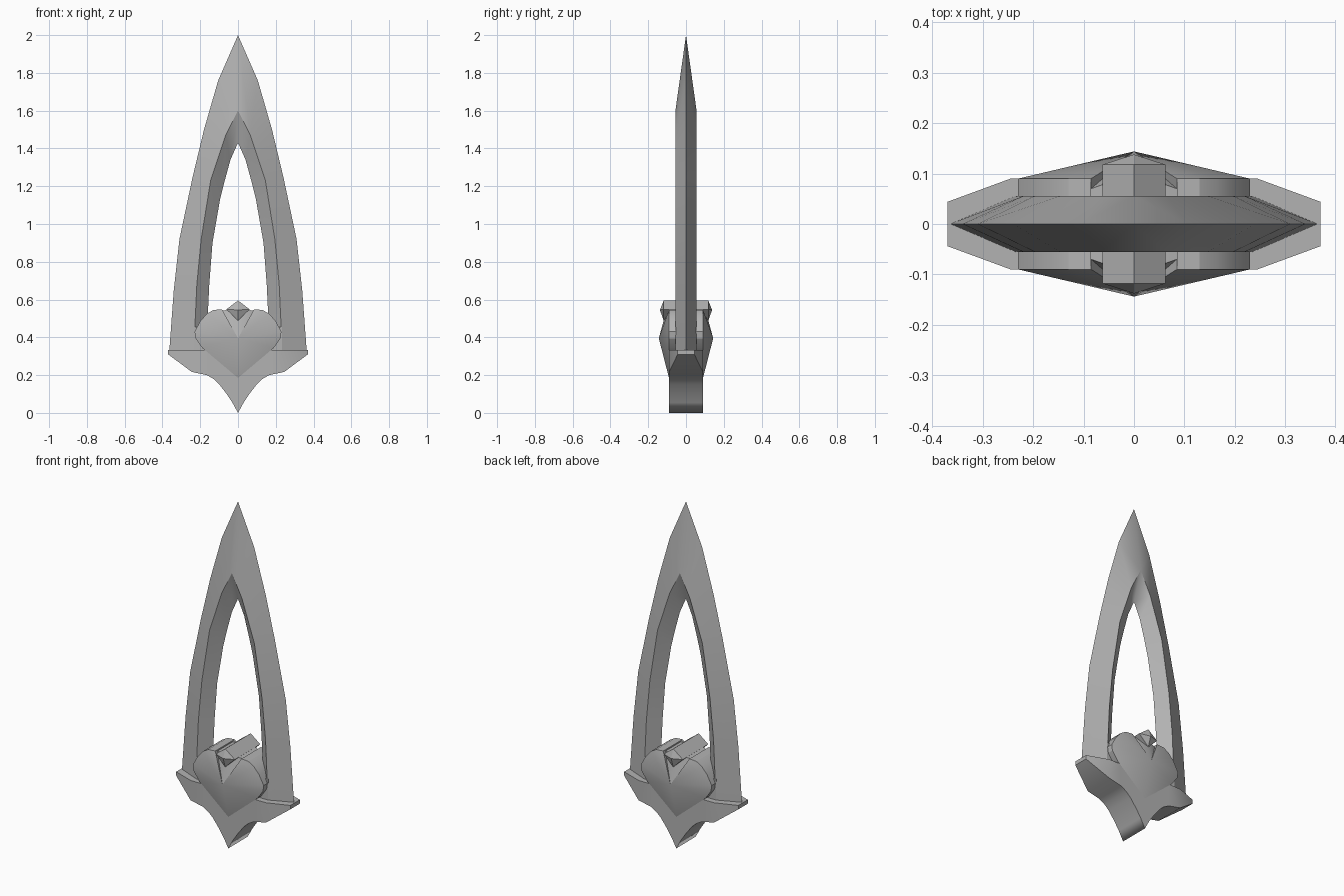
import bpy, bmesh, math

cube = bpy.data.objects.get("Cube")
if cube:
    bpy.data.objects.remove(cube, do_unlink=True)

steel = bpy.data.materials.new("grey_steel")
steel.use_nodes = True
steel.diffuse_color = (0.45, 0.45, 0.45, 1)
steel.node_tree.nodes["Principled BSDF"].inputs["Base Color"].default_value = (0.45, 0.45, 0.45, 1)


def loft(name, rings, closed=True, cap=False, mirror=True, angle=25):
    """Skin successive rings of points; coincident points collapse."""
    bm = bmesh.new()
    found = {}

    def vert(p):
        key = tuple(round(c, 4) for c in p)
        if key not in found:
            found[key] = bm.verts.new(key)
        return found[key]

    def face(points):
        verts = list(dict.fromkeys(vert(p) for p in points))
        if len(verts) > 2:
            bm.faces.new(verts)

    for a, b in zip(rings, rings[1:]):
        n = len(a)
        for i in range(n if closed else n - 1):
            j = (i + 1) % n
            face((a[i], a[j], b[j], b[i]))
    if cap:
        face(rings[-1])
    mesh = bpy.data.meshes.new(name)
    bmesh.ops.recalc_face_normals(bm, faces=bm.faces)
    bm.to_mesh(mesh)
    bm.free()
    mesh.materials.append(steel)
    obj = bpy.data.objects.new(name, mesh)
    bpy.context.collection.objects.link(obj)
    if mirror:
        obj.modifiers.new("Mirror", 'MIRROR')
    bpy.ops.object.select_all(action='DESELECT')
    obj.select_set(True)
    bpy.context.view_layer.objects.active = obj
    bpy.ops.object.shade_smooth_by_angle(angle=math.radians(angle))
    return obj


# Hollow blade: diamond section following the outer, ridge and inner lines
outer = [(0, 2), (0.105, 1.76), (0.18, 1.5), (0.24, 1.25), (0.31, 0.92), (0.34, 0.65), (0.365, 0.31)]
ridge = [(0, 1.6), (0.065, 1.47), (0.105, 1.35), (0.145, 1.23), (0.195, 0.92), (0.218, 0.68), (0.235, 0.31)]
inner = [(0, 1.43), (0.04, 1.34), (0.07, 1.23), (0.095, 1.13), (0.135, 0.9), (0.152, 0.68), (0.17, 0.31)]
blade_half = 0.056
loft("blade", [[(o[0], 0, o[1]), (r[0], -blade_half, r[1]), (i[0], 0, i[1]), (r[0], blade_half, r[1])]
               for o, r, i in zip(outer, ridge, inner)], cap=True)

# Solid foot closing the bottom of the blade opening
loft("blade_root", [[(x, -blade_half, 0.3), (x, -blade_half, 0.455), (x, blade_half, 0.455), (x, blade_half, 0.3)]
                    for x in (0, 0.234)], cap=True)

# Guard: stations of x, bottom height and half depth
guard = [(0, 0, 0.09), (0.03, 0.055, 0.09), (0.06, 0.1, 0.09), (0.1, 0.152, 0.09), (0.13, 0.18, 0.09),
         (0.165, 0.2, 0.09), (0.245, 0.217, 0.09), (0.37, 0.31, 0.044)]
loft("guard", [[(x, -d, z), (x, -d, 0.333), (x, d, 0.333), (x, d, z)] for x, z, d in guard], cap=True)

# Faceted boss running through the blade: half rim of x, z and depth
rim = [(0, 0.185, 0.09), (0.19, 0.345, 0.09), (0.225, 0.395, 0.09), (0.23, 0.43, 0.09), (0.2, 0.485, 0.09),
       (0.165, 0.525, 0.09), (0.13, 0.545, 0.09), (0.085, 0.548, 0.09), (0.085, 0.54, 0.07), (0, 0.555, 0.1)]
boss_rings = [[(0, s * 0.144, 0.395)] * len(rim) if tip else [(x, s * y, z) for x, z, y in rim]
              for s, tip in ((-1, True), (-1, False), (1, False), (1, True))]
loft("boss", boss_rings, closed=False)

# Diamond crossbar with pointed ends set into the top of the boss
diamond = [(0, 0.595), (0.062, 0.548), (0, 0.488), (-0.062, 0.548)]
bar = [[(x * k, y, 0.545 + (z - 0.545) * k) for x, z in diamond]
       for y, k in ((-0.138, 0), (-0.118, 1), (0.118, 1), (0.138, 0))]
loft("crossbar", bar, mirror=False)
